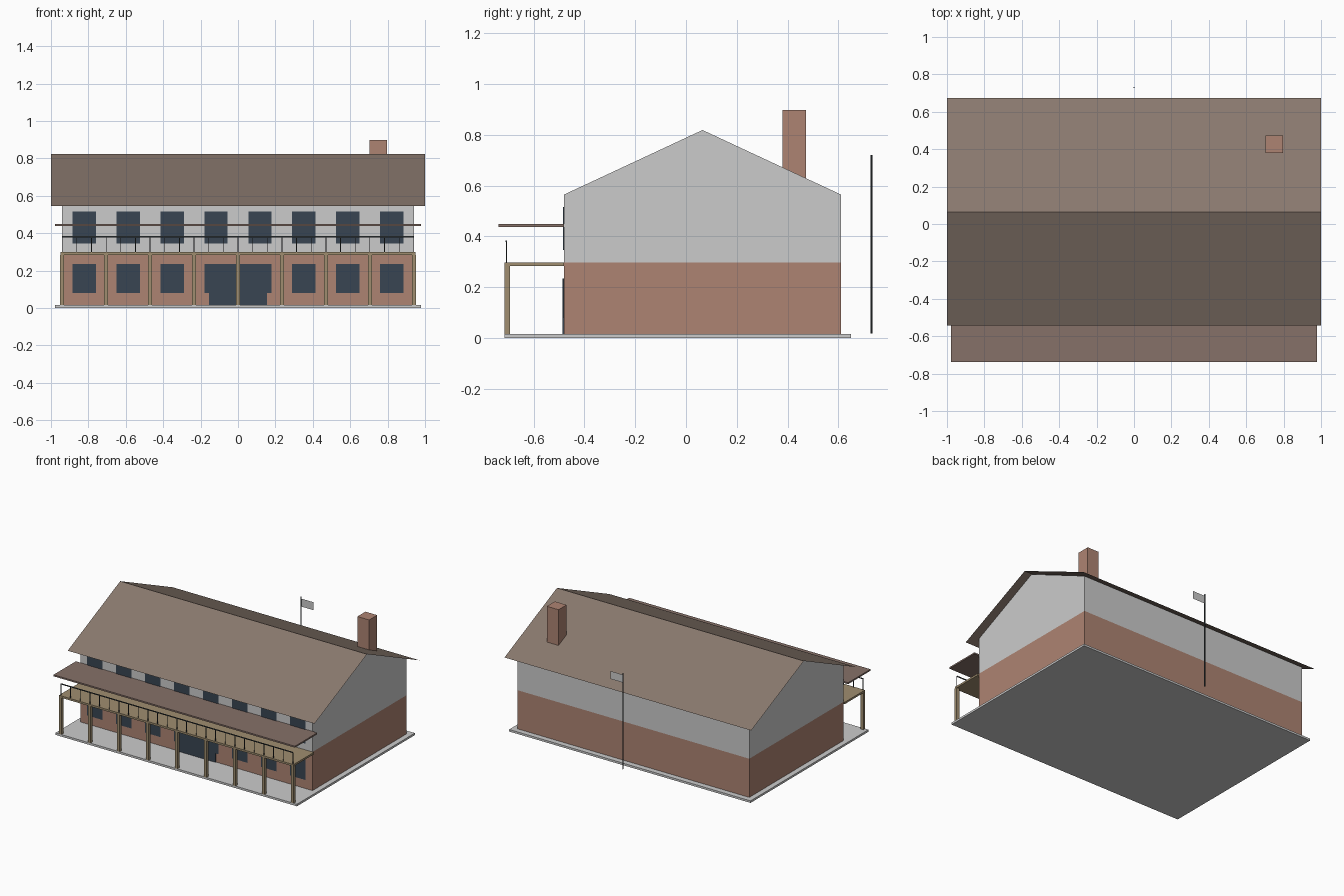
import bpy

if "Cube" in bpy.data.objects:
    bpy.data.objects.remove(bpy.data.objects["Cube"])


def material(name, rgb):
    m = bpy.data.materials.new(name)
    m.diffuse_color = (*rgb, 1)
    m.use_nodes = True
    m.node_tree.nodes["Principled BSDF"].inputs["Base Color"].default_value = m.diffuse_color
    return m


BRICK = material("brick", (0.42, 0.23, 0.17))
ROOF = material("roof_brown", (0.25, 0.19, 0.155))
CANOPY = material("canopy_brown", (0.24, 0.165, 0.14))
TIMBER = material("timber", (0.35, 0.27, 0.16))
GLASS = material("dark_glass", (0.04, 0.06, 0.085))
METAL = material("dark_metal", (0.04, 0.05, 0.055))


def mesh(name, verts, faces, mat=None):
    me = bpy.data.meshes.new(name)
    me.from_pydata(verts, [], faces)
    ob = bpy.data.objects.new(name, me)
    bpy.context.collection.objects.link(ob)
    if mat:
        me.materials.append(mat)
    return ob


def box(name, x0, x1, y0, y1, z0, z1, mat=None):
    v = [(x, y, z) for x in (x0, x1) for y in (y0, y1) for z in (z0, z1)]
    f = [(0, 1, 3, 2), (4, 6, 7, 5), (0, 4, 5, 1), (2, 3, 7, 6), (0, 2, 6, 4), (1, 5, 7, 3)]
    return mesh(name, v, f, mat)


def prism(name, profile, hx, mat=None):
    """Extrude a (y, z) profile along x from -hx to hx."""
    n = len(profile)
    v = [(x, y, z) for x in (-hx, hx) for y, z in profile]
    f = [tuple(reversed(range(n))), tuple(range(n, 2 * n))]
    f += [(i, (i + 1) % n, n + (i + 1) % n, n + i) for i in range(n)]
    return mesh(name, v, f, mat)


W, FRONT, BACK, RIDGE = 0.94, -0.48, 0.61, 0.065
BAY = 0.235

# Base and walls
box("base_slab", -0.978, 0.978, -0.715, 0.65, 0, 0.015)
box("lower_walls", -W, W, FRONT, BACK, 0.015, 0.298, BRICK)
prism("upper_walls", [(FRONT, 0.298), (BACK, 0.298), (BACK, 0.565),
                      (RIDGE, 0.819), (FRONT, 0.565)], W)

# Thin sheet roof
mesh("roof", [(x, y, z) for x in (-1, 1)
              for y, z in ((-0.543, 0.545), (RIDGE, 0.822), (0.673, 0.545))],
     [(0, 3, 4, 1), (1, 4, 5, 2)], ROOF)
box("chimney", 0.702, 0.797, 0.38, 0.473, 0.56, 0.898, BRICK)

# Windows and door
for i in range(8):
    x = (i - 3.5) * BAY
    box("upper_window", x - 0.0625, x + 0.0625, -0.485, -0.475, 0.346, 0.515, GLASS)
    box("lower_window", x - 0.0625, x + 0.0625, -0.485, -0.475, 0.08, 0.235, GLASS)
box("front_door", -0.156, 0.156, -0.486, -0.475, 0.015, 0.235, GLASS)

# Balcony, posts and canopy
box("balcony_floor", -0.95, 0.95, -0.715, FRONT, 0.284, 0.298, TIMBER)
for i in range(9):
    x = (i - 4) * BAY
    box("balcony_post", x - 0.011, x + 0.011, -0.715, -0.694, 0.015, 0.284, TIMBER)
box("canopy", -0.978, 0.978, -0.738, FRONT, 0.438, 0.449, CANOPY)

# Railing
box("top_rail", -W, W, -0.71, -0.704, 0.378, 0.384, METAL)
for i in range(25):
    x = (i - 12) * BAY / 3
    box("baluster", x - 0.002, x + 0.002, -0.709, -0.705, 0.298, 0.379, METAL)

# Flagpole behind the building
bpy.ops.mesh.primitive_cylinder_add(vertices=8, radius=0.004, depth=0.703,
                                    location=(0, 0.73, 0.3685))
pole = bpy.context.object
pole.name = "flagpole"
pole.data.materials.append(METAL)
mesh("flag", [(0, 0.73, 0.65), (0.1, 0.73, 0.65), (0.1, 0.73, 0.708), (0, 0.73, 0.708)],
     [(0, 1, 2, 3)])
